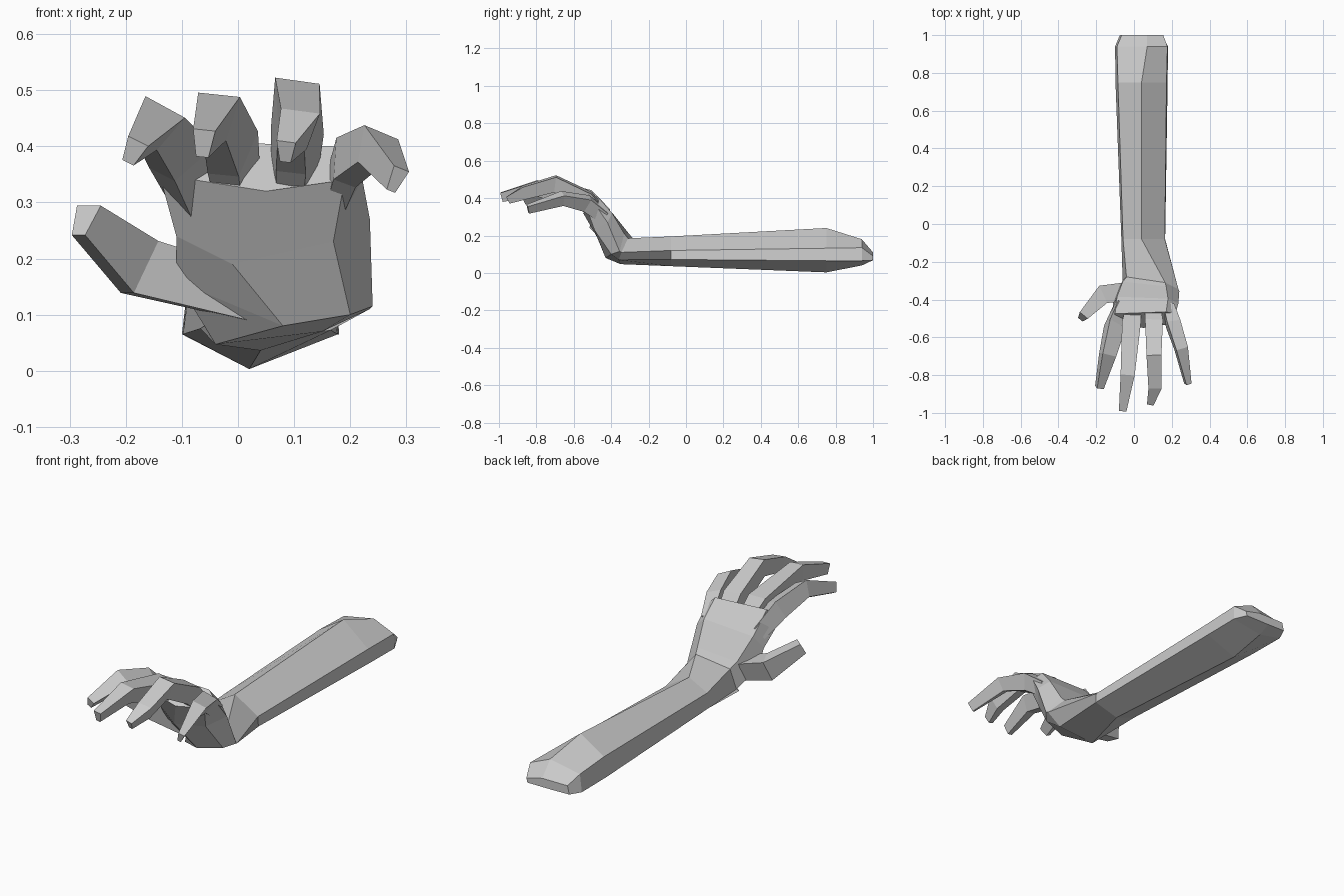
import bpy, math
from mathutils import Vector

if "Cube" in bpy.data.objects:
    bpy.data.objects.remove(bpy.data.objects["Cube"])


def loft(name, rings, cap_start=True, cap_end=True):
    """Skin a list of equal-length rings into a flat-shaded mesh."""
    n = len(rings[0])
    verts = [tuple(p) for r in rings for p in r]
    faces = [(k * n + i, k * n + (i + 1) % n, (k + 1) * n + (i + 1) % n, (k + 1) * n + i)
             for k in range(len(rings) - 1) for i in range(n)]
    if cap_start:
        faces.append(tuple(range(n))[::-1])
    if cap_end:
        faces.append(tuple(range(len(verts) - n, len(verts))))
    me = bpy.data.meshes.new(name)
    me.from_pydata(verts, [], faces)
    ob = bpy.data.objects.new(name, me)
    bpy.context.collection.objects.link(ob)
    bpy.context.view_layer.objects.active = ob
    ob.select_set(True)
    bpy.ops.object.mode_set(mode='EDIT')
    bpy.ops.mesh.select_all(action='SELECT')
    bpy.ops.mesh.normals_make_consistent(inside=False)
    bpy.ops.object.mode_set(mode='OBJECT')
    ob.select_set(False)
    return ob


def finger(name, roll, sections):
    """Four-sided finger; each section is x, y, z, width, height."""
    pts = [Vector(s[:3]) for s in sections]
    rings = []
    for i, (_, _, _, w, h) in enumerate(sections):
        t = (pts[min(i + 1, len(pts) - 1)] - pts[max(i - 1, 0)]).normalized()
        side = t.cross(Vector((0, 0, 1))).normalized()
        up = side.cross(t)
        c, s = math.cos(math.radians(roll)), math.sin(math.radians(roll))
        side, up = side * c + up * s, up * c - side * s
        rings.append([pts[i] + side * a * w + up * b * h for a, b in
                      ((-.5, .5), (.5, .5), (.28, -.5), (-.28, -.5))])
    loft(name, rings, cap_start=False)


# Ring order: low left, bottom, low right, right side, top ridge, upper left
wrist = [(-.06, -.30, .08), (-.04, -.35, .047), (.15, -.36, .07),
         (.235, -.345, .11), (.165, -.31, .185), (-.04, -.28, .18)]

# Forearm: y, then (x, z) of each ring point
arm = [
    (1.0, [(-.075, .07), (.02, .068), (.15, .068), (.155, .09), (.07, .11), (-.065, .11)]),
    (.94, [(-.10, .065), (.02, .04), (.18, .065), (.177, .135), (.07, .18), (-.09, .15)]),
    (.75, [(-.098, .065), (.02, .003), (.178, .065), (.172, .132), (.04, .24), (-.085, .16)]),
    (-.08, [(-.067, .075), (.04, .036), (.165, .072), (.163, .12), (.04, .195), (-.058, .145)]),
]
loft("forearm", [[(x, y, z) for x, z in pts] for y, pts in arm] + [wrist], cap_end=False)

# Palm, bent upward from the wrist
palm = [
    wrist,
    [(-.11, -.39, .16), (.08, -.43, .08), (.20, -.40, .10),
     (.24, -.355, .115), (.17, -.33, .21), (-.06, -.305, .21)],
    [(-.11, -.44, .24), (-.01, -.475, .19), (.17, -.49, .23),
     (.235, -.42, .27), (.18, -.395, .32), (-.09, -.385, .31)],
    [(-.14, -.52, .35), (.05, -.55, .32), (.19, -.53, .34),
     (.22, -.475, .35), (.17, -.465, .40), (-.10, -.475, .41)],
]
loft("palm", palm, cap_start=False)

# Fingers and thumb, rooted inside the palm
finger("thumb", 0, [(.03, -.355, .13, .11, .085), (-.18, -.38, .185, .10, .10),
                    (-.275, -.495, .268, .055, .06)])
finger("index_finger", 28, [(-.075, -.44, .30, .08, .07), (-.11, -.54, .385, .105, .09),
                            (-.147, -.69, .437, .082, .075), (-.187, -.865, .39, .04, .045)])
finger("middle_finger", 6, [(-.005, -.44, .30, .08, .07), (-.02, -.54, .39, .10, .09),
                            (-.038, -.80, .452, .075, .08), (-.062, -.985, .405, .04, .05)])
finger("ring_finger", 8, [(.095, -.44, .30, .08, .07), (.10, -.53, .39, .095, .09),
                          (.10, -.70, .475, .08, .085), (.107, -.86, .43, .07, .07),
                          (.085, -.95, .39, .035, .04)])
finger("little_finger", 22, [(.175, -.44, .30, .06, .07), (.20, -.53, .368, .075, .08),
                             (.243, -.66, .395, .068, .065), (.282, -.845, .34, .03, .045)])
